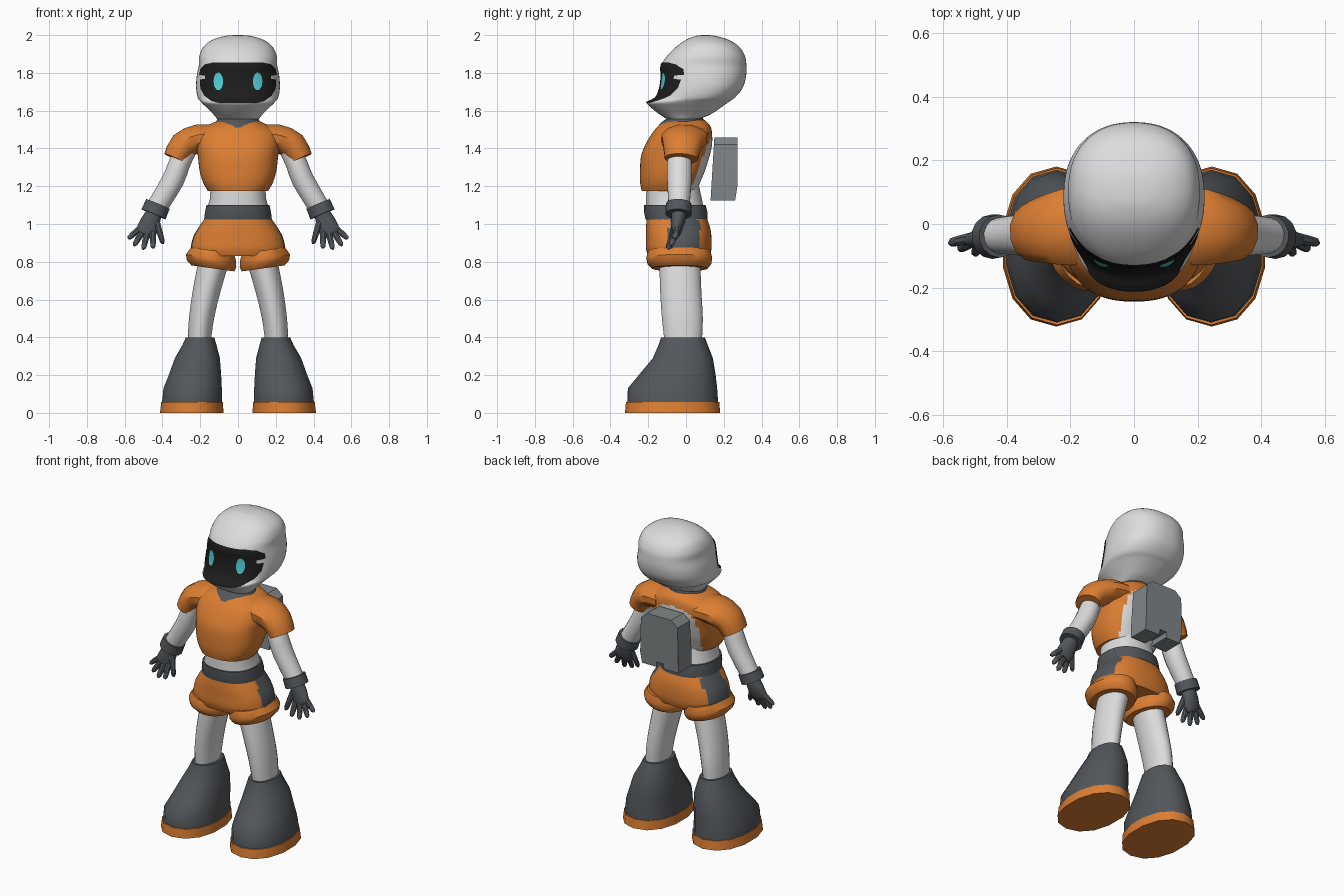
import bpy, bmesh, math
from mathutils import Vector

if "Cube" in bpy.data.objects:
    bpy.data.objects.remove(bpy.data.objects["Cube"])


def material(name, r, g, b):
    m = bpy.data.materials.new(name)
    m.diffuse_color = (r, g, b, 1)
    m.use_nodes = True
    m.node_tree.nodes["Principled BSDF"].inputs["Base Color"].default_value = m.diffuse_color
    return m


WHITE = material("white", 0.72, 0.72, 0.72)
ORANGE = material("orange", 0.72, 0.21, 0.032)
DARK = material("dark grey", 0.085, 0.095, 0.105)
GREY = material("mid grey", 0.22, 0.24, 0.25)
BLACK = material("visor black", 0.012, 0.012, 0.012)
CYAN = material("eye cyan", 0.08, 0.60, 0.66)


def finish(name, bm, mats, mirror=False, rule=None, angle=40):
    """Turn a bmesh into a smooth-by-angle object, coloured by an optional rule."""
    bmesh.ops.recalc_face_normals(bm, faces=bm.faces)
    if rule:
        for f in bm.faces:
            f.material_index = rule(f.calc_center_median())
    me = bpy.data.meshes.new(name)
    bm.to_mesh(me)
    bm.free()
    for m in mats:
        me.materials.append(m)
    ob = bpy.data.objects.new(name, me)
    bpy.context.collection.objects.link(ob)
    if mirror:
        ob.modifiers.new("mirror", 'MIRROR').use_clip = False
    bpy.ops.object.select_all(action='DESELECT')
    ob.select_set(True)
    bpy.context.view_layer.objects.active = ob
    bpy.ops.object.shade_smooth_by_angle(angle=math.radians(angle))
    return ob


def dense(rows, steps):
    """Catmull-Rom interpolation of a short table of rows."""
    out = []
    for i in range(len(rows) - 1):
        a, b, c, d = (rows[min(max(i + k, 0), len(rows) - 1)] for k in (-1, 0, 1, 2))
        for s in range(steps):
            t = s / steps
            out.append(tuple(
                0.5 * (2 * q + (r - p) * t + (2 * p - 5 * q + 4 * r - w) * t * t
                       + (3 * q - p - 3 * r + w) * t ** 3)
                for p, q, r, w in zip(a, b, c, d)))
    return out + [tuple(rows[-1])]


def power(v, p):
    return math.copysign(abs(v) ** (2 / p), v)


def skin(name, rings, mats, n=24, p=2.0, **kw):
    """Skin rings given as (centre, u axis, v axis) with capped ends."""
    bm = bmesh.new()
    loops = []
    for c, u, v in rings:
        angs = [2 * math.pi * (i + 0.5) / n for i in range(n)]
        loops.append([bm.verts.new(c + u * power(math.cos(a), p) + v * power(math.sin(a), p))
                      for a in angs])
    for a, b in zip(loops, loops[1:]):
        for i in range(n):
            j = (i + 1) % n
            bm.faces.new((a[i], a[j], b[j], b[i]))
    bm.faces.new(loops[0])
    bm.faces.new(loops[-1])
    return finish(name, bm, mats, **kw)


def stack(name, rows, mats, steps=1, tilt=0, **kw):
    """Horizontal sections: rows of (z, centre x, half width, front y, back y)."""
    rings = [(Vector((cx, (y0 + y1) / 2, z)), Vector((rx, 0, rx * tilt)),
              Vector((0, (y1 - y0) / 2, 0))) for z, cx, rx, y0, y1 in dense(rows, steps)]
    return skin(name, rings, mats, **kw)


def tube(name, rows, mats, steps=1, **kw):
    """Limb along a path: rows of (x, y, z, side radius, depth radius)."""
    rows = dense(rows, steps)
    rings = []
    for i, r in enumerate(rows):
        t = Vector(rows[min(i + 1, len(rows) - 1)][:3]) - Vector(rows[max(i - 1, 0)][:3])
        u = t.cross(Vector((0, 1, 0))).normalized()
        rings.append((Vector(r[:3]), u * r[3], t.normalized().cross(u) * r[4]))
    return skin(name, rings, mats, mirror=True, **kw)


# Helmet
HEAD = [(1.555, 0, .11, -.10, .07), (1.58, 0, .13, -.14, .13), (1.62, 0, .17, -.19, .19),
        (1.645, 0, .195, -.207, .225), (1.67, 0, .213, -.16, .26), (1.72, 0, .222, -.138, .30),
        (1.78, 0, .219, -.13, .318), (1.84, 0, .208, -.13, .32), (1.89, 0, .205, -.10, .312),
        (1.94, 0, .182, -.05, .28), (1.975, 0, .135, 0, .225), (1.995, 0, .07, .05, .16),
        (2.0, 0, .015, .085, .12)]
P = 2.3
stack("helmet", HEAD, [WHITE], steps=5, n=64, p=P, angle=60)
HEAD_ROWS = dense(HEAD, 5)


def on_head(x, z, off):
    """Point on the front of the helmet, lifted by a small offset."""
    for a, b in zip(HEAD_ROWS, HEAD_ROWS[1:]):
        if a[0] <= z <= b[0]:
            t = (z - a[0]) / (b[0] - a[0])
            _, _, rx, y0, y1 = (q + (r - q) * t for q, r in zip(a, b))
            k = max(0, 1 - abs(x / rx) ** P) ** (1 / P)
            return (x * (1 + off / rx), (y0 + y1) / 2 - ((y1 - y0) / 2 + off) * k, z)


def plate(name, outline, cx, cz, off, mat, rings=14, mirror=False):
    """Thin painted plate following the helmet inside a closed outline."""
    bm = bmesh.new()
    mid = bm.verts.new(on_head(cx, cz, off))
    prev = None
    for k in range(1, rings + 1):
        s = k / rings
        cur = [bm.verts.new(on_head(cx + (x - cx) * s, cz + (z - cz) * s, off)) for x, z in outline]
        for i in range(len(cur)):
            j = (i + 1) % len(cur)
            bm.faces.new((prev[i], prev[j], cur[j], cur[i]) if prev else (mid, cur[i], cur[j]))
        prev = cur
    ob = finish(name, bm, [mat], mirror=mirror)
    # keep the plate facing forward
    if ob.data.polygons[0].normal.y > 0:
        ob.data.flip_normals()


# Visor with side notches, and eyes
half = [(0, 1.855), (.13, 1.855), (.17, 1.845), (.195, 1.82), (.201, 1.79), (.172, 1.786),
        (.172, 1.768), (.198, 1.765), (.195, 1.72), (.175, 1.68), (.135, 1.65), (.09, 1.64), (0, 1.64)]
full = half + [(-x, z) for x, z in half[-2:0:-1]]
edge = [(a[0] + (b[0] - a[0]) * k / 4, a[1] + (b[1] - a[1]) * k / 4)
        for a, b in zip(full, full[1:] + full[:1]) for k in range(4)]
plate("visor", edge, 0, 1.765, .005, BLACK)
oval = [(.1 + .024 * math.cos(a * math.pi / 12), 1.755 + .047 * math.sin(a * math.pi / 12))
        for a in range(24)]
plate("eye", oval, .1, 1.755, .009, CYAN, rings=4, mirror=True)

# Neck collar, jacket, waist and belt
stack("neck_collar", [(1.50, 0, .135, -.165, .11), (1.54, 0, .12, -.13, .105),
                      (1.56, 0, .105, -.10, .09), (1.60, 0, .10, -.09, .09)], [DARK])
stack("jacket", [(1.175, 0, .16, -.235, .06), (1.22, 0, .185, -.243, .075), (1.28, 0, .203, -.244, .10),
                 (1.36, 0, .213, -.238, .125), (1.42, 0, .222, -.215, .138), (1.48, 0, .215, -.18, .138),
                 (1.52, 0, .165, -.145, .128), (1.55, 0, .10, -.10, .10)],
      [ORANGE, WHITE], steps=5, n=56, p=2.4,
      rule=lambda c: int(c.y > 0 and c.z < 1.18 + (c.y - .02) * 2.5))
stack("waist", [(1.08, 0, .165, -.212, .095), (1.13, 0, .15, -.212, .085), (1.20, 0, .145, -.21, .07)],
      [WHITE], n=32, p=2.3)
stack("belt", [(1.025, 0, .18, -.215, .115), (1.06, 0, .176, -.222, .115), (1.10, 0, .168, -.222, .105)],
      [DARK], n=32, p=2.3)

# Shorts with dark side panels, and rolled cuffs
stack("shorts", [(.83, 0, .235, -.20, .125), (.87, 0, .25, -.212, .135), (.93, 0, .238, -.212, .135),
                 (.98, 0, .21, -.212, .128), (1.03, 0, .176, -.208, .11)],
      [ORANGE, DARK], steps=4, n=56, p=2.4,
      rule=lambda c: int(abs(c.x) > .15 and -.09 < c.y < .075 and c.z > .86))
stack("shorts_cuff", [(.765, .125, .085, -.14, .08), (.765, .133, .115, -.18, .115),
                      (.79, .14, .132, -.205, .135), (.82, .143, .134, -.212, .14),
                      (.86, .135, .115, -.20, .13)], [ORANGE], tilt=.14, mirror=True)

# Legs, boots and soles
stack("leg", [(.38, .205, .062, -.115, .085), (.50, .193, .067, -.128, .09),
              (.65, .165, .075, -.138, .082), (.84, .118, .085, -.142, .075)],
      [WHITE], steps=3, mirror=True)
stack("boot", [(.055, .243, .163, -.31, .17), (.13, .24, .158, -.308, .165), (.20, .228, .142, -.25, .157),
               (.29, .215, .122, -.175, .142), (.36, .204, .092, -.145, .115), (.40, .201, .077, -.132, .10)],
      [DARK], n=14, p=2.2, mirror=True)
stack("sole", [(0, .245, .172, -.323, .181), (.058, .243, .167, -.318, .176)],
      [ORANGE], n=14, p=2.2, mirror=True)

# Sleeves, arms and glove cuffs
tube("sleeve", [(.12, 0, 1.455, .07, .125), (.21, -.01, 1.452, .077, .125), (.29, -.02, 1.415, .077, .105),
                (.33, -.025, 1.345, .068, .09)], [ORANGE], steps=2, n=12)
tube("arm", [(.27, -.03, 1.40, .055, .06), (.31, -.035, 1.32, .058, .066), (.345, -.035, 1.23, .06, .066),
             (.435, -.037, 1.08, .056, .055)], [WHITE], steps=2, n=16)
tube("glove_cuff", [(.424, -.038, 1.106, .069, .068), (.447, -.04, 1.052, .071, .07)], [DARK], n=14)

# Gloves: palm plus five digits
tube("palm", [(.443, -.038, 1.06, .042, .04), (.465, -.042, 1.01, .053, .036),
              (.487, -.052, .957, .056, .025), (.495, -.055, .94, .045, .015)], [DARK], steps=2, n=14)
DIGITS = [("thumb", (.43, -.055, 1.01), (.397, -.085, .895)),
          ("first_finger", (.452, -.06, .955), (.449, -.10, .872)),
          ("middle_finger", (.48, -.055, .955), (.502, -.095, .866)),
          ("ring_finger", (.502, -.05, .965), (.551, -.08, .885)),
          ("little_finger", (.515, -.045, .98), (.582, -.06, .922))]
for name, a, b in DIGITS:
    a, b = Vector(a), Vector(b)
    tube(name, [(*a.lerp(b, t), r, r) for t, r in
                ((0, .018), (.5, .017), (.88, .014), (1, .006))], [DARK], n=8)

# Backpack: chamfered profile with a bottom notch, extruded front to back
prof = [(.025, 1.16), (.025, 1.125), (.13, 1.125), (.135, 1.2), (.13, 1.42), (.085, 1.458)]
prof = prof + [(-x, z) for x, z in reversed(prof)]
bm = bmesh.new()
front = [bm.verts.new((x, .13 + (z - 1.125) * .06, z)) for x, z in prof]
back = [bm.verts.new((x, .272 - max(0, 1.2 - z) * .16, z)) for x, z in prof]
bm.faces.new(front)
bm.faces.new(back)
for i in range(len(prof)):
    j = (i + 1) % len(prof)
    bm.faces.new((front[i], front[j], back[j], back[i]))
finish("backpack", bm, [GREY], angle=20)
